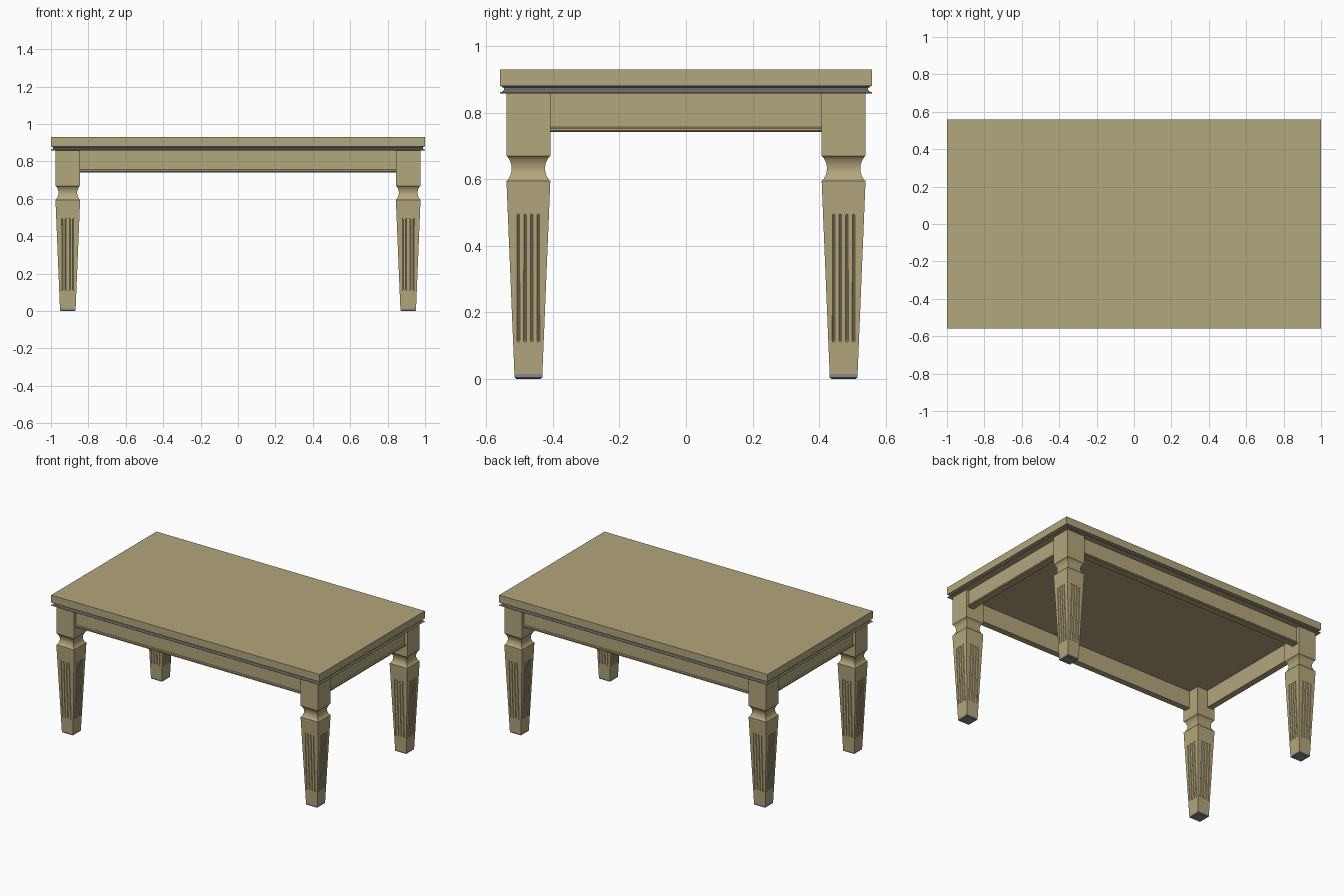
import bpy, bmesh, math
from mathutils import Vector, Matrix

cube = bpy.data.objects.get("Cube")
if cube:
    bpy.data.objects.remove(cube, do_unlink=True)


def material(name, colour):
    m = bpy.data.materials.new(name)
    m.use_nodes = True
    m.diffuse_color = (*colour, 1)
    m.node_tree.nodes["Principled BSDF"].inputs["Base Color"].default_value = (*colour, 1)
    return m


TAN = material("tan wood", (0.45, 0.385, 0.205))
GREY = material("grey trim", (0.25, 0.25, 0.25))


def add_object(name, bm, *mats):
    bmesh.ops.recalc_face_normals(bm, faces=bm.faces)
    mesh = bpy.data.meshes.new(name)
    bm.to_mesh(mesh)
    bm.free()
    for m in mats:
        mesh.materials.append(m)
    ob = bpy.data.objects.new(name, mesh)
    bpy.context.collection.objects.link(ob)
    return ob


def stack(name, rings, *mats):
    """Loft rectangles given as (half x, half y, z) from bottom to top."""
    bm = bmesh.new()
    loops = [[bm.verts.new((sx * hx, sy * hy, z))
              for sx, sy in ((-1, -1), (1, -1), (1, 1), (-1, 1))] for hx, hy, z in rings]
    for a, b in zip(loops, loops[1:]):
        for i in range(4):
            j = (i + 1) % 4
            bm.faces.new((a[i], a[j], b[j], b[i]))
    bm.faces.new(loops[0][::-1])
    bm.faces.new(loops[-1])
    return add_object(name, bm, *mats)


def smooth(ob, angle=30):
    bpy.ops.object.select_all(action='DESELECT')
    ob.select_set(True)
    bpy.context.view_layer.objects.active = ob
    bpy.ops.object.shade_smooth_by_angle(angle=math.radians(angle))


# Tabletop with the trim below it
HX, HY = 1.0, 0.56
stack("tabletop", [(HX, HY, 0.88), (HX, HY, 0.93)], TAN)
trim = [(-0.006, 0.863), (-0.012, 0.868), (-0.012, 0.874), (-0.005, 0.88)]
stack("trim_band", [(HX + d, HY + d, z) for d, z in trim], GREY)
stack("trim_lip", [(HX - 0.002, HY - 0.002, 0.858), (HX, HY, 0.86), (HX, HY, 0.863)], TAN)

# Apron rails: a board with a beaded lower edge, swept between the legs
LX, LY, LEG = 0.91, 0.474, 0.066


def rail(name, length, outer, angle):
    profile = [(-0.035, 0.742), (0.006, 0.742), (0.01, 0.746), (0.01, 0.753),
               (0.006, 0.757), (0, 0.757), (0, 0.86), (-0.035, 0.86)]
    bm = bmesh.new()
    face = bm.faces.new([bm.verts.new((-length / 2, -outer - d, z)) for d, z in profile])
    new = bmesh.ops.extrude_face_region(bm, geom=[face])["geom"]
    bmesh.ops.translate(bm, vec=(length, 0, 0),
                        verts=[v for v in new if isinstance(v, bmesh.types.BMVert)])
    bm.transform(Matrix.Rotation(angle, 4, 'Z'))
    add_object(name, bm, TAN)


for i, side in enumerate(("front", "left", "back", "right")):
    long_side = i % 2 == 0
    length = 2 * ((LX if long_side else LY) - LEG) + 0.02
    rail(side + "_apron", length, LY + 0.045 if long_side else LX + 0.045, i * math.pi / 2)

# Leg: tapered shaft, concave neck and square block
FOOT, FOOT_Z, NECK_Z, BLOCK_Z = 0.042, 0.014, 0.595, 0.67


def shaft_half(z):
    return FOOT + (LEG - FOOT) * (z - FOOT_Z) / (NECK_Z - FOOT_Z)


profile = [(FOOT - 0.005, 0), (FOOT, 0.004), (FOOT, FOOT_Z), (LEG, NECK_Z)]
steps = 10
for k in range(steps + 1):
    t = k / steps
    profile.append((LEG - 0.003 - 0.013 * math.sin(math.pi * t) ** 0.8,
                    NECK_Z + 0.002 + (BLOCK_Z - NECK_Z - 0.004) * t))
profile += [(LEG, BLOCK_Z), (LEG, 0.86)]
leg = stack("leg_front_left", [(h, h, z) for h, z in profile], TAN, GREY)

# Round-ended flute cutters, four to each face of the shaft
R = 0.0045
bm = bmesh.new()
low, high = 0.11, 0.495
for turn in range(4):
    spin = Matrix.Rotation(turn * math.pi / 2, 4, 'Z')
    for off in (-0.03, -0.01, 0.01, 0.03):
        a = Vector((off, -shaft_half(low + R), low + R))
        b = Vector((off, -shaft_half(high - R), high - R))
        axis = b - a
        ball = bmesh.ops.create_uvsphere(bm, u_segments=10, v_segments=6, radius=R)["verts"]
        for v in ball:
            v.co.z += axis.length / 2 * (1 if v.co.z > 1e-6 else -1)
        tilt = axis.to_track_quat('Z', 'Y').to_matrix().to_4x4()
        bmesh.ops.transform(bm, verts=ball,
                            matrix=spin @ Matrix.Translation((a + b) / 2) @ tilt)
cutter = add_object("flute_cutter", bm, TAN)
cutter.hide_render = True
cut = leg.modifiers.new("flutes", 'BOOLEAN')
cut.operation, cut.solver, cut.object = 'DIFFERENCE', 'EXACT', cutter
bpy.context.view_layer.objects.active = leg
bpy.ops.object.modifier_apply(modifier=cut.name)
bpy.data.objects.remove(cutter, do_unlink=True)

# Grey foot pads
for p in leg.data.polygons:
    p.material_index = 1 if p.center.z < FOOT_Z else 0
smooth(leg)

# Place the four legs
leg.location = (LX, -LY, 0)
for name, sx, sy in (("leg_front_right", -1, -1), ("leg_back_left", 1, 1),
                     ("leg_back_right", -1, 1)):
    copy = leg.copy()
    copy.data = leg.data.copy()
    copy.name = name
    copy.location = (sx * LX, sy * LY, 0)
    bpy.context.collection.objects.link(copy)
